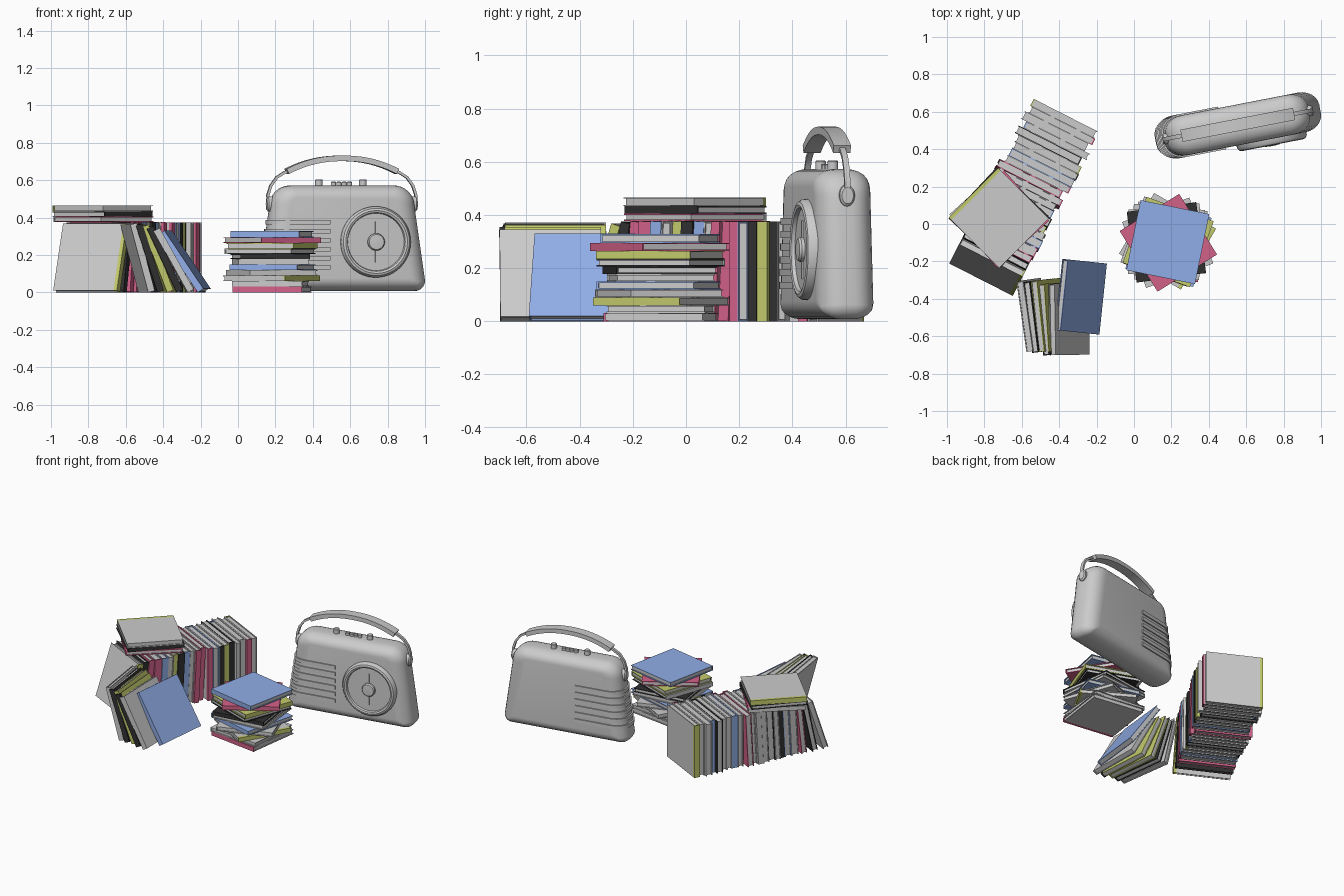
import bpy, bmesh, random
from math import sin, cos, pi, radians
from mathutils import Matrix, Vector

if "Cube" in bpy.data.objects:
    bpy.data.objects.remove(bpy.data.objects["Cube"])

random.seed(7)
COLORS = {"blue": (.28, .42, .8, 1), "pink": (.65, .12, .25, 1),
          "yellow": (.55, .6, .15, 1), "black": (.03, .03, .03, 1)}
MATS = {}
for key, col in COLORS.items():
    MATS[key] = bpy.data.materials.new(key + "_cover")
    MATS[key].diffuse_color = col
PAPER = bpy.data.materials.new("paper")
PAPER.diffuse_color = (.8, .8, .8, 1)
MATS["grey"] = PAPER


def finish(bm, name, matrix, mats=(), smooth=False):
    bmesh.ops.recalc_face_normals(bm, faces=bm.faces)
    me = bpy.data.meshes.new(name)
    bm.to_mesh(me)
    bm.free()
    for m in mats:
        me.materials.append(m)
    ob = bpy.data.objects.new(name, me)
    bpy.context.collection.objects.link(ob)
    ob.matrix_world = matrix
    if smooth:
        bpy.ops.object.select_all(action='DESELECT')
        ob.select_set(True)
        bpy.context.view_layer.objects.active = ob
        bpy.ops.object.shade_smooth_by_angle(angle=radians(35))
    return ob


def box(bm, lo, hi, mat=0):
    lo, hi = Vector(lo), Vector(hi)
    m = Matrix.Translation((lo + hi) / 2) @ Matrix.Diagonal((*(hi - lo), 1))
    verts = bmesh.ops.create_cube(bm, size=1, matrix=m)["verts"]
    for f in {f for v in verts for f in v.link_faces}:
        f.material_index = mat


def loft(name, rings, matrix, smooth=True):
    bm = bmesh.new()
    vs = [[bm.verts.new(p) for p in r] for r in rings]
    n = len(vs[0])
    for a, b in zip(vs, vs[1:]):
        for i in range(n):
            bm.faces.new((a[i], a[(i + 1) % n], b[(i + 1) % n], b[i]))
    bm.faces.new(vs[0])
    bm.faces.new(vs[-1])
    return finish(bm, name, matrix, smooth=smooth)


def strip(name, pts, thick, half_w, matrix, to3d):
    """Flat band following a 2D path; to3d maps (a, b, across) to a point."""
    rings = []
    for i, p in enumerate(pts):
        t = Vector(pts[min(i + 1, len(pts) - 1)]) - Vector(pts[max(i - 1, 0)])
        n = Vector((-t.y, t.x)).normalized() * thick / 2
        a, b = Vector(p) + n, Vector(p) - n
        rings.append([to3d(*a, -half_w), to3d(*a, half_w), to3d(*b, half_w), to3d(*b, -half_w)])
    return loft(name, rings, matrix)


def lathe(name, profile, matrix, n=48):
    return loft(name, [[(r * cos(2 * pi * i / n), r * sin(2 * pi * i / n), h) for i in range(n)]
                       for r, h in profile], matrix)


# ---------------- radio ----------------
RADIO = Matrix.Translation((.555, .53, 0)) @ Matrix.Rotation(radians(11), 4, 'Z')
T, RX, RY = .108, .1, .085           # half depth, edge rounding sideways and in depth
Z0, Z1, W0, W1 = .008, .572, .448, .39


def outline(d):
    """Rounded tapered front outline, inset by d (less at top and bottom)."""
    pts, dz = [], d * .65
    for sx, top, a0 in ((1, 0, -90), (1, 1, 0), (-1, 1, 90), (-1, 0, 180)):
        r = max((.11 if top else .055) - d * .8, .014)
        w = (W1 if top else W0) - d
        cz = Z1 - dz - r if top else Z0 + dz + r
        for k in range(9):
            a = radians(a0 + k * 90 / 8)
            pts.append((sx * (w - r) + r * cos(a), cz + r * sin(a)))
    return pts


angles = [radians(a) for a in range(0, 91, 15)]
layers = [(RX * (1 - sin(a)), -(T - RY) - RY * cos(a)) for a in angles]
layers += [(d, -y) for d, y in reversed(layers)]
loft("radio_body", [[(x, y, z) for x, z in outline(d)] for d, y in layers], RADIO)

# grille bands wrapping the left end
for i in range(6):
    z = .135 + i * .048
    w = W0 + (W1 - W0) * (z - .06) / (.46 - .06)
    half = [(-.085, -T)] + [(-(w - RX) - RX * sin(a), -(T - RY) - RY * cos(a)) for a in angles]
    strip("grille_band", half + [(x, -y) for x, y in reversed(half)], .016, .013,
          RADIO, lambda a, b, c, z=z: (a, b, z + c))

# tuning dial
DIAL = RADIO @ Matrix.Translation((.162, -T, .27)) @ Matrix.Rotation(pi / 2, 4, 'X')
lathe("dial_ring", [(.19, -.02), (.19, .015), (.18, .03), (.168, .034), (.157, .03),
                    (.153, .016), (.02, .016)], DIAL)
lathe("dial_knob", [(.046, .01), (.046, .028), (.04, .036), (.012, .038)], DIAL, 32)
bm = bmesh.new()
box(bm, (-.004, -.11, .012), (.004, .11, .022))
finish(bm, "dial_needle", DIAL)

# top knobs and buttons
for x, r, h in ((-.125, .02, .605), (.115, .02, .605), (-.045, .014, .592),
                (-.016, .014, .592), (.013, .014, .592), (.042, .014, .592)):
    lathe("top_knob", [(r, .56), (r, h - .004), (r - .004, h)],
          RADIO @ Matrix.Translation((x, 0, 0)), 20)

# handle
side_view = lambda a, b, c: (a, c, b)
arc = [(x * .3 / 12, .717 - .07 * abs(x / 12) ** 2.2) for x in range(-12, 13)]
strip("handle_grip", arc, .03, .033, RADIO, side_view)
for s in (-1, 1):
    arm = [(.4, .46), (.403, .52), (.387, .57), (.355, .615), (.315, .64), (.27, .66)]
    strip("handle_arm", [(s * x, z) for x, z in arm], .014, .011, RADIO, side_view)
    lathe("handle_pivot", [(.029, -.03), (.029, .008), (.022, .016)],
          RADIO @ Matrix.Translation((s * .394, 0, .473)) @ Matrix.Rotation(s * pi / 2, 4, 'Y')
          @ Matrix.Diagonal((1.4, 1, 1, 1)), 24)


# ---------------- books ----------------
def book(name, matrix, t, cover, spine=None, flip=False, w=.38, h=.375):
    """Lies flat: spine on -x (or +x when flipped), thickness along z."""
    bm = bmesh.new()
    b, e, band = .005, .006, .018
    s = -1 if flip else 1
    X, Y, Z = w / 2, h / 2, t / 2
    fore, hinge = s * X, -s * (X - band)
    xs = sorted((fore, hinge))
    rim = sorted((hinge, -s * X))
    for lo in (-Z, Z - b):                                        # boards and spine rims
        box(bm, (xs[0], -Y, lo), (xs[1], Y, lo + b), 0)
        box(bm, (rim[0], -Y, lo), (rim[1], Y, lo + b), 1)
    back = sorted((-s * (X + .002), -s * (X - b)))
    box(bm, (back[0], -Y, -Z), (back[1], Y, Z), 1)                # spine
    xs = sorted((-s * (X - b), s * (X - e)))
    box(bm, (xs[0], -Y + e, -Z + b), (xs[1], Y - e, Z - b), 2)    # pages
    return finish(bm, name, matrix, [MATS[cover], MATS[spine or cover], PAPER])


def standing(name, x, y, toward, lean, t, cover, spine=None, flip=False, h=.375):
    """Upright book whose top leans in the horizontal direction 'toward' (degrees)."""
    l = radians(lean)
    z = h / 2 * cos(l) + t / 2 * abs(sin(l))
    m = (Matrix.Translation((x, y, z)) @ Matrix.Rotation(radians(toward + 90), 4, 'Z')
         @ Matrix.Rotation(pi / 2 + l, 4, 'X'))
    book(name, m, t, cover, spine, flip, h=h)


# long upright row: straight half, slightly tipped half, then three leaning books
row_dir = Vector((cos(radians(63)), sin(radians(63))))
side_dir = Vector((-row_dir.y, row_dir.x))
mid = Vector((-.587, .14))
order = [("black", "black"), ("grey", "pink"), ("grey", "grey"), ("grey", "blue"),
         ("black", "black"), ("grey", "yellow"), ("grey", "black"), ("blue", "blue"), ("grey", "pink")]
COUNT = 18
thick = [random.uniform(.034, .05) for _ in range(COUNT)]
scale = .755 / sum(thick)
top = .495
for i, t in enumerate(thick):
    t *= scale
    cover, spine = order[i % len(order)]
    if i == 0:
        cover, spine = "grey", "yellow"
    if i == 9:
        cover = spine = "pink"
    lean = 3 if i >= 9 else 0
    c = (mid + row_dir * (top - t / 2 - .1875 * sin(radians(lean)))
         + side_dir * (random.uniform(-.018, .018) + (.012 if lean else 0)))
    standing("row_book", c.x, c.y, 63, lean, t - .001, cover, spine, flip=(i == 0 or i % 4 == 3))
    top -= t
for lean, cover, spine in ((6, "pink", None), (12, "black", None), (18, "grey", "yellow")):
    t, l = .038, radians(lean)
    c = mid + row_dir * (top - t / 2 / cos(l) - .1875 * sin(l)) + side_dir * .008
    standing("row_book", c.x, c.y, 63, lean, t, cover, spine)
    top -= t / cos(l) + .002

# fan of books leaning at the front of the row
for x, y, toward, lean, t, cover, spine in (
        (-.537, -.485, 188, 15, .036, "grey", None), (-.494, -.49, 187, 18, .036, "black", None),
        (-.449, -.485, 186, 21, .036, "yellow", None), (-.404, -.505, 184, 25, .036, "yellow", "black"),
        (-.347, -.508, 181, 29, .036, "grey", None), (-.284, -.388, 174, 34, .036, "blue", None)):
    standing("leaning_book", x, y, toward, lean, t, cover, spine, flip=True)


def stack(name, x, y, z, items):
    for yaw, t, cover, spine in items:
        m = (Matrix.Translation((x + random.uniform(-.007, .007), y + random.uniform(-.007, .007), z + t / 2))
             @ Matrix.Rotation(radians(yaw), 4, 'Z'))
        book(name, m, t, cover, spine)
        z += t


# small stack on top of the row
stack("top_stack_book", -.722, .035, .377, [
    (-48, .028, "pink", "grey"), (137, .028, "black", None), (-45, .033, "grey", "yellow")])

# twisted stack in the middle
stack("middle_stack_book", .178, -.097, 0, [
    (82, .032, "grey", "pink"), (-5, .028, "grey", None), (150, .03, "grey", "yellow"),
    (20, .03, "grey", None), (75, .03, "blue", None), (5, .028, "grey", None),
    (98, .028, "black", None), (-20, .028, "black", "grey"), (160, .031, "yellow", None),
    (122, .03, "pink", None), (78.5, .033, "blue", None)])

for m in bpy.data.materials:
    if m.users and not m.is_grease_pencil:
        m.use_nodes = True
        m.node_tree.nodes["Principled BSDF"].inputs["Base Color"].default_value = m.diffuse_color
